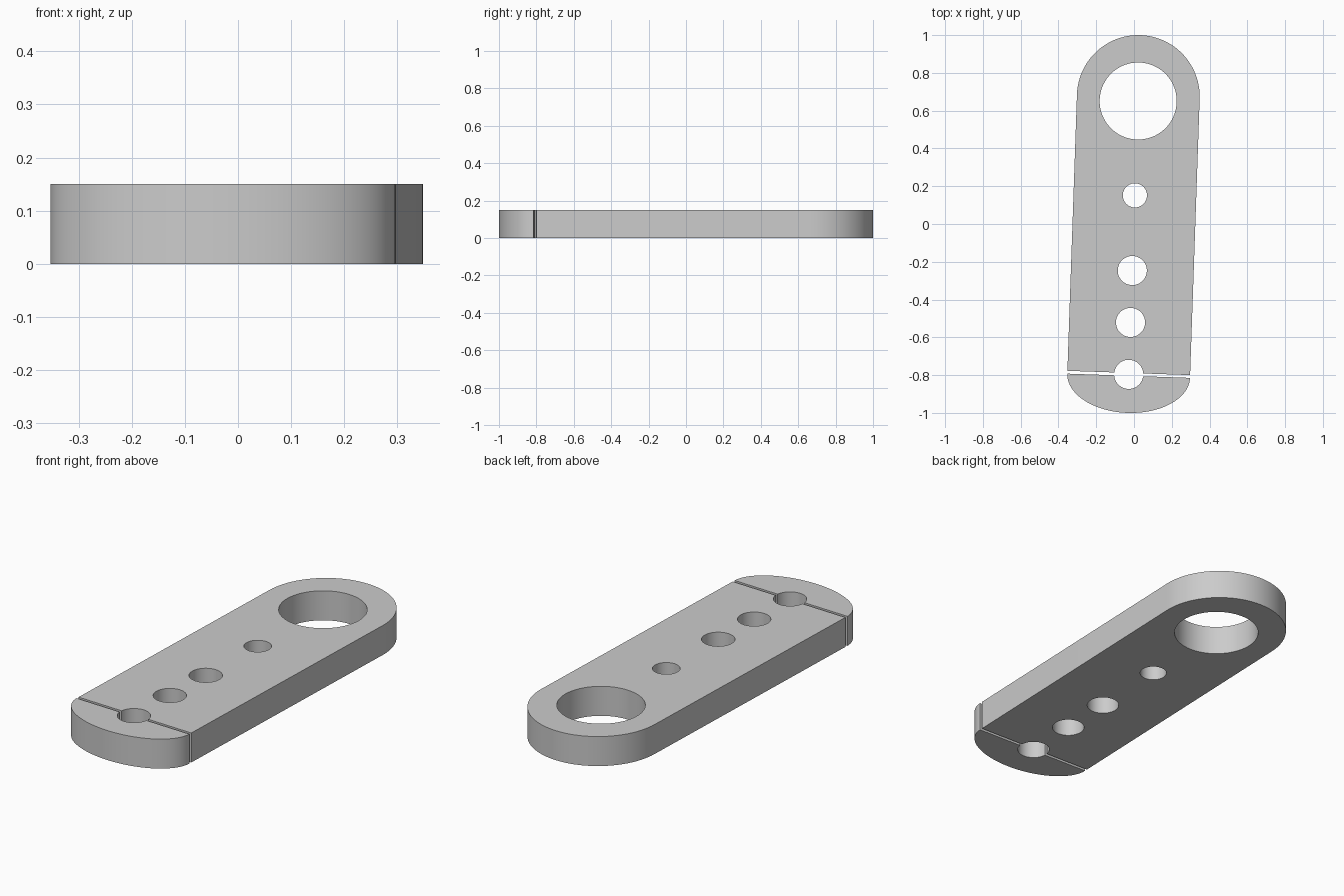
import bpy, bmesh
from math import sin, cos, pi, radians, asin
from mathutils import Matrix

cube = bpy.data.objects.get("Cube")
if cube:
    bpy.data.objects.remove(cube)

HEIGHT = 0.15
HALF_WIDTH = 0.325
BORE = 0.077          # radius of the split hole at the local origin
GAP = 0.0075          # half thickness of the slit
TOP = 1.472           # centre of the rounded far end
CAP_DEPTH = 0.204

grey = bpy.data.materials.new("grey")
grey.use_nodes = True
grey.diffuse_color = (0.6, 0.6, 0.6, 1)
grey.node_tree.nodes["Principled BSDF"].inputs["Base Color"].default_value = (0.6, 0.6, 0.6, 1)

# Local frame: y runs along the bar, tilted slightly from the world axis
place = Matrix.Translation((-0.028, -0.796, 0)) @ Matrix.Rotation(radians(-1.98), 4, 'Z')


def arc(cy, rx, ry, start, end, steps=48):
    """Points on an elliptical arc centred on the bar's axis."""
    angles = [start + (end - start) * i / steps for i in range(steps + 1)]
    return [(rx * cos(a), cy + ry * sin(a)) for a in angles]


def circle(cy, radius):
    return arc(cy, radius, radius, 0, 2 * pi, 64)[:-1]


def plate(name, loops):
    """Fill an outline with holes and extrude it upwards."""
    bm = bmesh.new()
    for loop in loops:
        verts = [bm.verts.new((x, y, 0)) for x, y in loop]
        for a, b in zip(verts, verts[1:] + verts[:1]):
            bm.edges.new((a, b))
    bmesh.ops.triangle_fill(bm, edges=bm.edges[:], use_beauty=True)
    top = bmesh.ops.extrude_face_region(bm, geom=bm.faces[:], use_keep_orig=True)
    bmesh.ops.translate(bm, vec=(0, 0, HEIGHT),
                        verts=[g for g in top["geom"] if isinstance(g, bmesh.types.BMVert)])
    bmesh.ops.recalc_face_normals(bm, faces=bm.faces[:])
    bm.transform(place)
    mesh = bpy.data.meshes.new(name)
    bm.to_mesh(mesh)
    bm.free()
    mesh.materials.append(grey)
    obj = bpy.data.objects.new(name, mesh)
    bpy.context.collection.objects.link(obj)
    bpy.ops.object.select_all(action='DESELECT')
    obj.select_set(True)
    bpy.context.view_layer.objects.active = obj
    bpy.ops.object.shade_smooth_by_angle(angle=radians(30))


notch = asin(GAP / BORE)

# Long bar: rounded far end, slit edge with half of the split hole
bar = arc(TOP, HALF_WIDTH, HALF_WIDTH, 0, pi)
bar += [(-HALF_WIDTH, GAP)]
bar += arc(0, BORE, BORE, pi - notch, notch, 32)
bar += [(HALF_WIDTH, GAP)]
holes = [circle(1.448, 0.204), circle(0.948, 0.064), circle(0.55, BORE), circle(0.275, BORE)]
plate("main_bar", [bar] + holes)

# End cap: shallow elliptical end with the other half of the split hole
cap = arc(-GAP, HALF_WIDTH, CAP_DEPTH - GAP, pi, 2 * pi)
cap += arc(0, BORE, BORE, -notch, -pi + notch, 32)
plate("end_cap", [cap])
